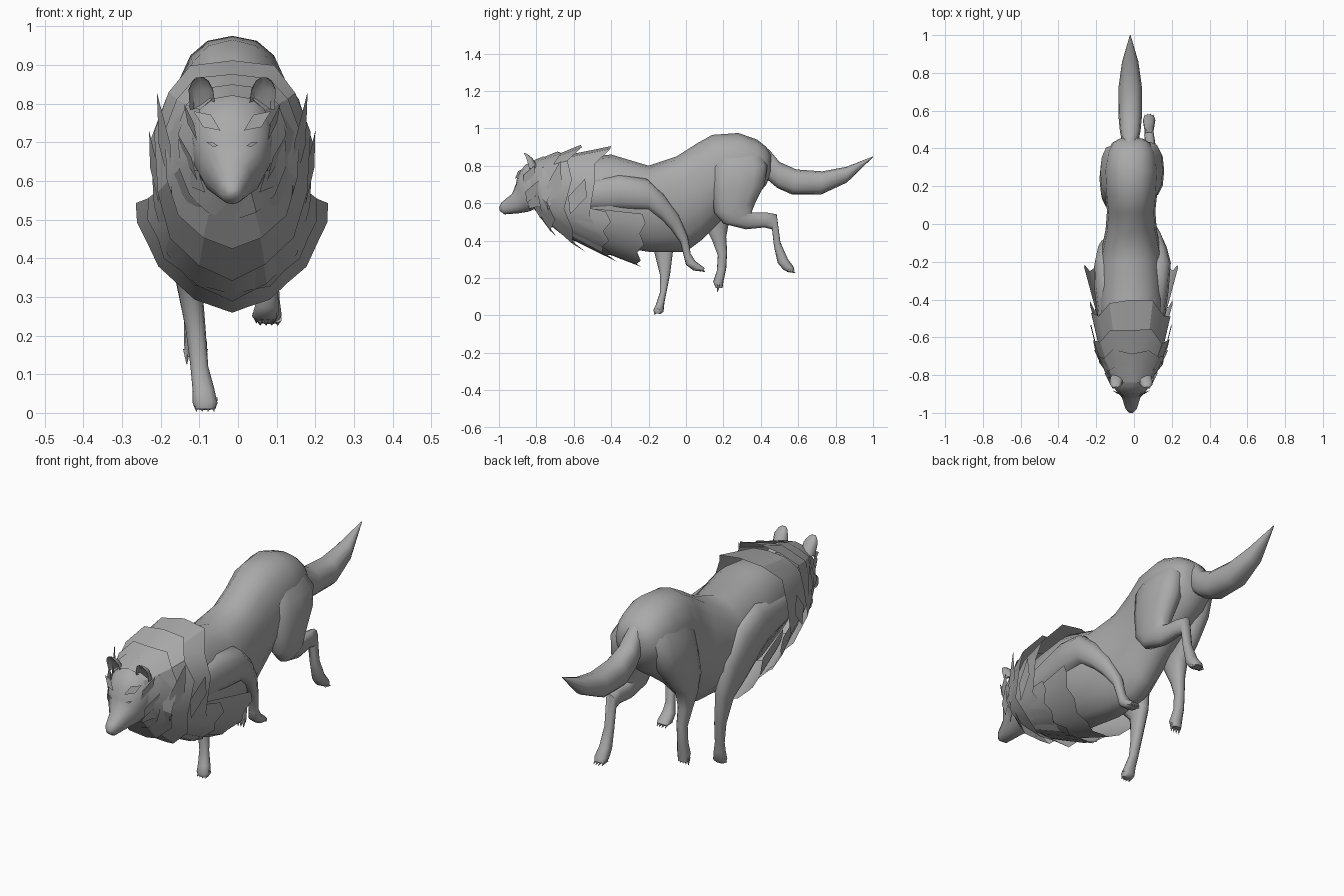
import bpy, bmesh, math, random
from mathutils import Vector

random.seed(4)
if "Cube" in bpy.data.objects:
    bpy.data.objects.remove(bpy.data.objects["Cube"])

fur = bpy.data.materials.new("grey_fur")
fur.use_nodes = True
grey = (0.4, 0.4, 0.4, 1)
fur.diffuse_color = grey
fur.node_tree.nodes["Principled BSDF"].inputs["Base Color"].default_value = grey

MID = -1.5      # centre line of the animal, in hundredths


def finish(name, bm, angle=50):
    """Turn a bmesh measured in hundredths into a shaded object."""
    bmesh.ops.recalc_face_normals(bm, faces=bm.faces)
    bmesh.ops.scale(bm, vec=Vector((1, 1, 1)) / 100, verts=bm.verts)
    mesh = bpy.data.meshes.new(name)
    bm.to_mesh(mesh)
    bm.free()
    mesh.materials.append(fur)
    obj = bpy.data.objects.new(name, mesh)
    bpy.context.collection.objects.link(obj)
    bpy.ops.object.select_all(action="DESELECT")
    obj.select_set(True)
    bpy.context.view_layer.objects.active = obj
    bpy.ops.object.shade_smooth_by_angle(angle=math.radians(angle))


def section(bm, ring, sides, x=MID, bow=0, jag=0, arc=None, dent=False, back=0.85, belly=0.85):
    """Oval through two side-profile points: (y, z) and (y, z), half width, x.
    The back and belly powers make each half squarer or more pointed."""
    ty, tz, by, bz, w = ring[:5]
    x = ring[5] if len(ring) > 5 else x
    verts = []
    start, end = arc or (0, 2 * math.pi)
    count = sides + 1 if arc else sides
    for i in range(count):
        a = start + (end - start) * i / sides
        power = back if math.cos(a) > 0 else belly
        c, s = (math.copysign(abs(v) ** power, v) for v in (math.cos(a), math.sin(a)))
        if dent and i in (0, 1, sides - 1):
            c = -0.2
        tooth = jag * (random.uniform(0.3, 1) if i % 2 else -random.random() * 0.6)
        if c < -0.1:
            tooth *= 1.3
        out = 1 + tooth * 0.01
        verts.append(bm.verts.new((
            x + w * s * out,
            (ty + by) / 2 + (ty - by) / 2 * c - bow * s * s + tooth,
            (tz + bz) / 2 + (tz - bz) / 2 * c * out)))
    return verts


def skin(bm, a, b, closed=True):
    n = len(a)
    for i in range(n if closed else n - 1):
        j = (i + 1) % n
        bm.faces.new((a[i], a[j], b[j], b[i]))


def loft(name, rings, sides=12, x=MID, **shape):
    bm = bmesh.new()
    loops = [section(bm, r, sides, x, **shape) for r in rings]
    for a, b in zip(loops, loops[1:]):
        skin(bm, a, b)
    bm.faces.new(loops[0])
    bm.faces.new(loops[-1])
    finish(name, bm)


def collar(name, front, rear, bow, jag, arc=None, belly=1.0):
    """Open flared shell of fur with a ragged rear edge."""
    bm = bmesh.new()
    a = section(bm, front, 14, bow=bow / 2, arc=arc, back=0.75, belly=belly)
    b = section(bm, rear, 14, bow=bow, jag=jag, arc=arc, back=0.75, belly=belly)
    skin(bm, a, b, closed=arc is None)
    finish(name, bm, 30)


def tuft(name, base, tip, across):
    """Mirrored pair of pointed plates, spread along a given direction."""
    for side, label in ((1, "left_"), (-1, "right_")):
        bm = bmesh.new()
        root, end, spread = Vector(base), Vector(tip), Vector(across)
        mid = root.lerp(end, 0.5)
        pts = [root, mid + spread, end, mid - spread]
        bm.faces.new([bm.verts.new((MID + side * p.x, p.y, p.z)) for p in pts])
        finish(label + name, bm)


def claws(name, x, y, z, dy, dz):
    """Four toes ending in points."""
    bm = bmesh.new()
    way = Vector((0, dy, dz)).normalized()
    turn = way.to_track_quat("Z", "Y").to_matrix().to_4x4()
    for k in (-1.5, -0.5, 0.5, 1.5):
        made = bmesh.ops.create_cone(bm, cap_ends=True, segments=6, radius1=1.1,
                                     radius2=0.1, depth=4, matrix=turn)
        bmesh.ops.translate(bm, verts=made["verts"],
                            vec=(x + k * 1.5, y - abs(k) * way.y * 0.6, z))
    finish(name, bm)


# Torso, from chest to rump
loft("body", [
    (-80, 78, -78, 58, 9), (-60, 84, -60, 45, 15), (-40, 86, -40, 37, 17.5),
    (-20, 80, -20, 34, 17), (-5, 85, 0, 34, 13.5), (6, 92, 8, 40, 12.8),
    (14, 96.5, 18, 50, 13.8), (28, 97.5, 29, 58, 14.5), (38, 94, 38, 64, 12.8),
    (43, 90, 43, 70, 10), (45.5, 86, 45, 75, 6)], 16, belly=1.1)

# Tail
loft("tail", [
    (40, 92, 39, 74, 3.5), (45, 88, 43, 73, 4.5), (50, 82, 49, 68, 5.5),
    (59, 78, 57, 64.5, 6.3), (73, 77, 72, 64.5, 6.2), (86, 79.5, 86, 71, 4.3),
    (100, 85, 100, 84.6, 0.2)], x=-2)

# Legs: a running pose, each one different
loft("left_front_leg", [
    (-58, 72, -58, 56, 6, 9), (-36, 75.5, -35, 56, 7.5, 10.8), (-21, 73, -20, 56, 7.3, 12.2),
    (-12, 65, -13, 51, 5.2, 12.2), (-4, 54, -8, 46, 3.5, 11), (1, 42, -3, 39, 2.5, 9),
    (2.5, 33, -1, 31, 2.2, 8), (5, 29, 0, 27, 3, 7.5), (9, 26, 4, 24, 3.4, 7),
    (10, 25, 8, 23.5, 2.6, 7)])
loft("right_front_leg", [
    (-58, 72, -58, 56, 6, -12), (-32, 75.5, -38, 52, 7.5, -13.5),
    (-16, 69, -31, 48, 6.5, -14.8), (-8, 54, -25, 42, 5, -14.5),
    (-6.5, 38, -17, 34, 3.5, -13), (-8.5, 22, -14, 22, 2.6, -11),
    (-10.5, 12, -14, 12, 2.3, -10), (-11.5, 7, -16, 6, 2.8, -9),
    (-12, 2, -17.5, 3, 3.2, -8.5), (-13.5, 0.8, -17, 1, 2.6, -8.5)])
loft("left_hind_leg", [
    (19, 90, 39, 89, 3, 6), (14, 79, 43.5, 80, 6.7, 8.5), (14, 66, 42, 70, 7, 9),
    (15, 55, 37, 60, 5.5, 9.5), (20, 49, 35, 55, 4.5, 9.5), (32, 46, 37, 55, 3.2, 9),
    (42, 47, 43, 55, 2.8, 8.5), (46, 46, 48.5, 54, 2.6, 8), (47, 37, 50.5, 39, 2.3, 8),
    (49, 28, 54.5, 30, 2.8, 8), (52, 24.5, 57.5, 26, 3.3, 8), (55, 23, 58, 24, 2.6, 8)])
loft("right_hind_leg", [
    (19, 90, 39, 89, 3, -9), (13, 79, 42, 80, 6.6, -11.2), (10, 66, 38, 68, 6.8, -11.5),
    (8, 56, 31, 58, 5.5, -12), (10, 48, 23, 50, 4.2, -12), (14, 40, 21.5, 42, 3, -12),
    (17, 32, 22, 34, 2.4, -11.5), (16.5, 24, 21.5, 25, 2.4, -11.5),
    (14.5, 18, 20, 18, 3, -11), (16, 14.5, 19.5, 14.5, 2.5, -11)])
claws("left_front_claws", 7, 8.8, 24.3, 0.8, -0.5)
claws("right_front_claws", -8.5, -16, 2, -0.5, -0.7)
claws("left_hind_claws", 8, 57, 23.5, 0.9, -0.4)
claws("right_hind_claws", -11, 17, 14.5, -0.1, -1)

# Head and ears
loft("head", [
    (-100, 57.6, -99.5, 55.8, 1.2), (-98.5, 60.5, -97, 54, 3), (-93, 65, -90, 54.5, 5),
    (-91, 70, -84, 55.5, 8), (-90, 75, -78, 58, 10), (-86, 80.5, -72, 60, 11),
    (-79, 83.5, -66, 62, 11)], 14)
for side, label in ((1, "left"), (-1, "right")):
    loft(label + "_ear", [
        (-86, 78, -79, 79, 3.5, MID + side * 7.6),
        (-86.5, 83, -82, 84, 3.3, MID + side * 8.1),
        (-87, 85.5, -84.5, 86, 2.2, MID + side * 8.2),
        (-87, 86.6, -86, 86.8, 0.9, MID + side * 8.2)], 10, dent=True)

# Eyes, brows and cheek fur
tuft("eye", (3.6, -91.6, 69), (6.6, -90.4, 70), (0, 0, 0.6))
tuft("brow", (3, -91.5, 73), (10, -88, 78), (-1, 0, 1.6))
tuft("upper_cheek", (9, -87, 70), (12.5, -81, 80), (0.8, 3, 0))
tuft("cheek", (9, -85, 60), (14, -79, 72), (1, 4, 0))
tuft("lower_cheek", (7, -84, 57), (12.5, -78, 64), (1, 3, -2))
tuft("neck_spike", (15.5, -74, 56), (19.5, -67, 83), (1.5, 4, 0))
tuft("side_spike", (19, -62, 54), (21.5, -54, 73), (1, 5, 0))

# Mane: overlapping shells, then a wide chest bib
collar("face_ruff", (-84, 82, -82, 58, 10), (-76, 85, -77, 50, 14.5), 1, 2)
collar("front_mane", (-80, 83, -79, 54, 11.5), (-67, 88, -72, 43, 17.5), 3, 3)
collar("middle_mane", (-74, 84, -75, 50, 14), (-55, 91.5, -57, 35, 20), 9, 4)
collar("rear_mane", (-62, 86, -66, 43, 16.5), (-40, 90.5, -41, 30, 21), 10, 3)
lower = (math.pi * 0.5, math.pi * 1.5)
collar("inner_bib", (-60, 78, -64, 42, 16), (-34, 80, -42, 31, 22), 4, 4, lower)
collar("outer_bib", (-48, 78, -50, 36, 18), (-21, 82, -26, 26.5, 25), -1, 2, lower, 1.15)
